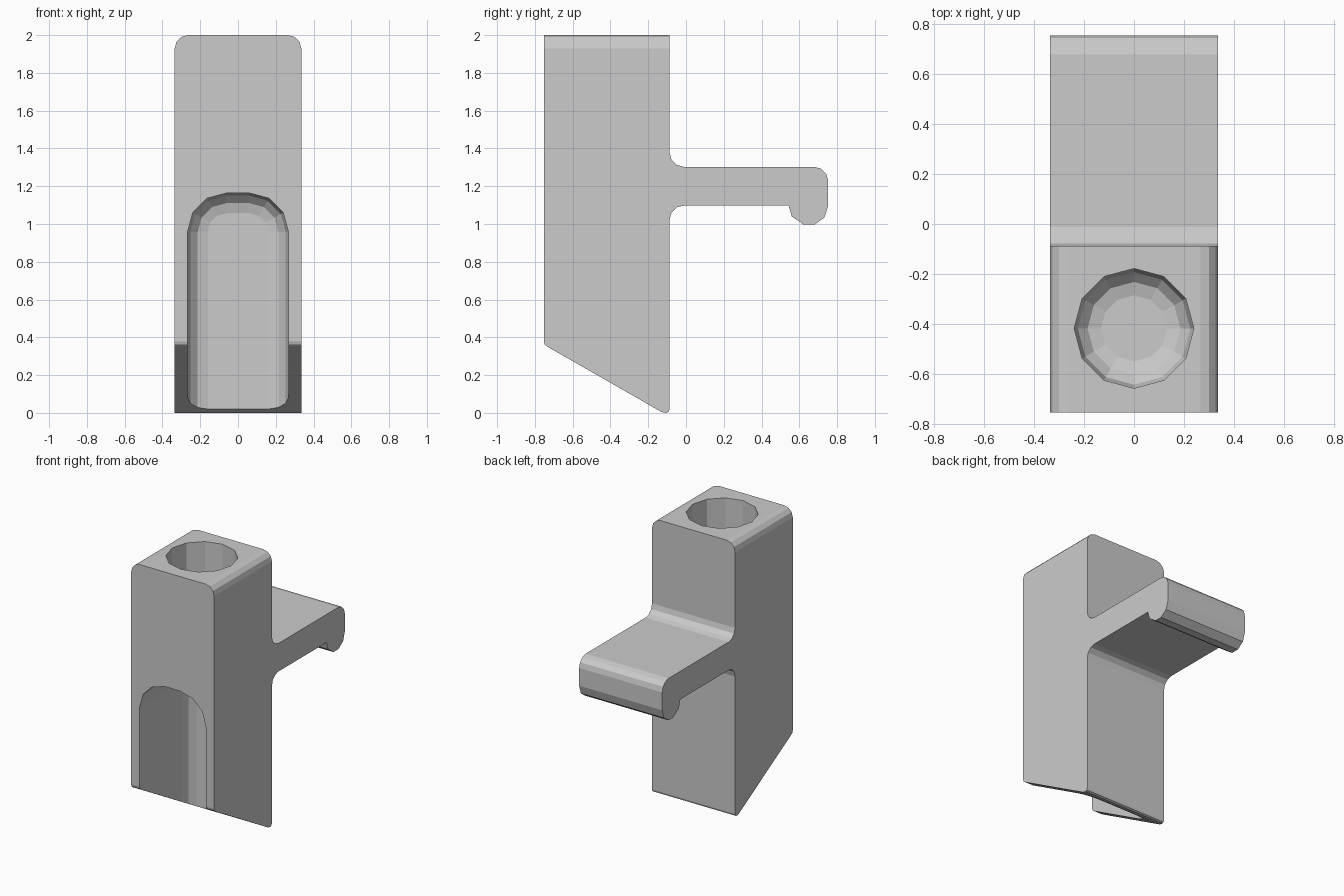
import bpy, bmesh
from math import sin, cos, pi

if "Cube" in bpy.data.objects:
    bpy.data.objects.remove(bpy.data.objects["Cube"])


def arc(cx, cy, r, a0, a1, n=3):
    """Points on an arc, angles in degrees."""
    return [(cx + r * cos((a0 + (a1 - a0) * i / n) * pi / 180),
             cy + r * sin((a0 + (a1 - a0) * i / n) * pi / 180)) for i in range(n + 1)]


def loft(name, rings):
    """Closed solid through a list of equal-length point rings."""
    bm = bmesh.new()
    vs = [[bm.verts.new(p) for p in ring] for ring in rings]
    n = len(vs[0])
    for a, b in zip(vs, vs[1:]):
        for i in range(n):
            j = (i + 1) % n
            bm.faces.new((a[i], a[j], b[j], b[i]))
    bm.faces.new(vs[0])
    bm.faces.new(vs[-1])
    bmesh.ops.recalc_face_normals(bm, faces=bm.faces)
    me = bpy.data.meshes.new(name)
    bm.to_mesh(me)
    bm.free()
    ob = bpy.data.objects.new(name, me)
    bpy.context.collection.objects.link(ob)
    return ob


# Body with hooked arm: side profile (y, z) extruded across x
W, BACK = 0.335, -0.087
profile = [(-0.753, 2), (-0.753, 0.377), (-0.748, 0.362), (-0.733, 0.35),
           (-0.13, 0.005), (-0.105, 0), (-0.092, 0.006), (BACK, 0.02)]
profile += arc(BACK + 0.075, 1.023, 0.075, 180, 90)          # fillet under arm
profile += [(0.543, 1.098), (0.56, 1.04), (0.623, 0.997),     # hook lip
            (0.68, 0.997), (0.733, 1.034), (0.753, 1.098)]
profile += arc(0.678, 1.228, 0.075, 0, 90)                    # arm tip
profile += arc(BACK + 0.075, 1.378, 0.075, 270, 180)          # fillet above arm
profile += [(BACK, 2)]
body = loft("holder_body", [[(x, y, z) for y, z in profile] for x in (-W, W)])

# Rounded top side edges
bm = bmesh.new()
bm.from_mesh(body.data)
edges = [e for e in bm.edges
         if all(v.co.z > 1.99 for v in e.verts) and
         abs(e.verts[0].co.x - e.verts[1].co.x) < 1e-4]
bmesh.ops.bevel(bm, geom=edges, offset=0.07, segments=3, profile=0.5, affect='EDGES')
bm.to_mesh(body.data)
bm.free()

# Rounded floor shared by both recesses: (inset, height above floor)
R = 0.107
floor = [(R * (1 - cos(a * pi / 6)), R * (1 - sin(a * pi / 6))) for a in range(4)]

# Twelve-sided socket sunk from the top
steps = [(0, 2.2)] + [(d, 1.25 + h) for d, h in floor]
socket = loft("socket_cutter", [
    [(x, y, z) for x, y in arc(0, -0.417, 0.239 - d, 0, 330, 11)] for d, z in steps])


# Arched pocket opening to the front and the sloped underside
def arch(d, y):
    half = 0.267 - d
    pts = [(half, -0.3)] + arc(0.06, 0.957, 0.207 - d, 0, 90)
    pts += arc(-0.06, 0.957, 0.207 - d, 90, 180) + [(-half, -0.3)]
    return [(x, y, z) for x, z in pts]


pocket = loft("pocket_cutter", [arch(0, -1)] + [arch(d, -0.157 - h) for d, h in floor])

# Cut both recesses
bpy.context.view_layer.objects.active = body
for cutter in (socket, pocket):
    m = body.modifiers.new("cut", 'BOOLEAN')
    m.operation, m.solver, m.object = 'DIFFERENCE', 'EXACT', cutter
    bpy.ops.object.modifier_apply(modifier=m.name)
    bpy.data.objects.remove(cutter)
